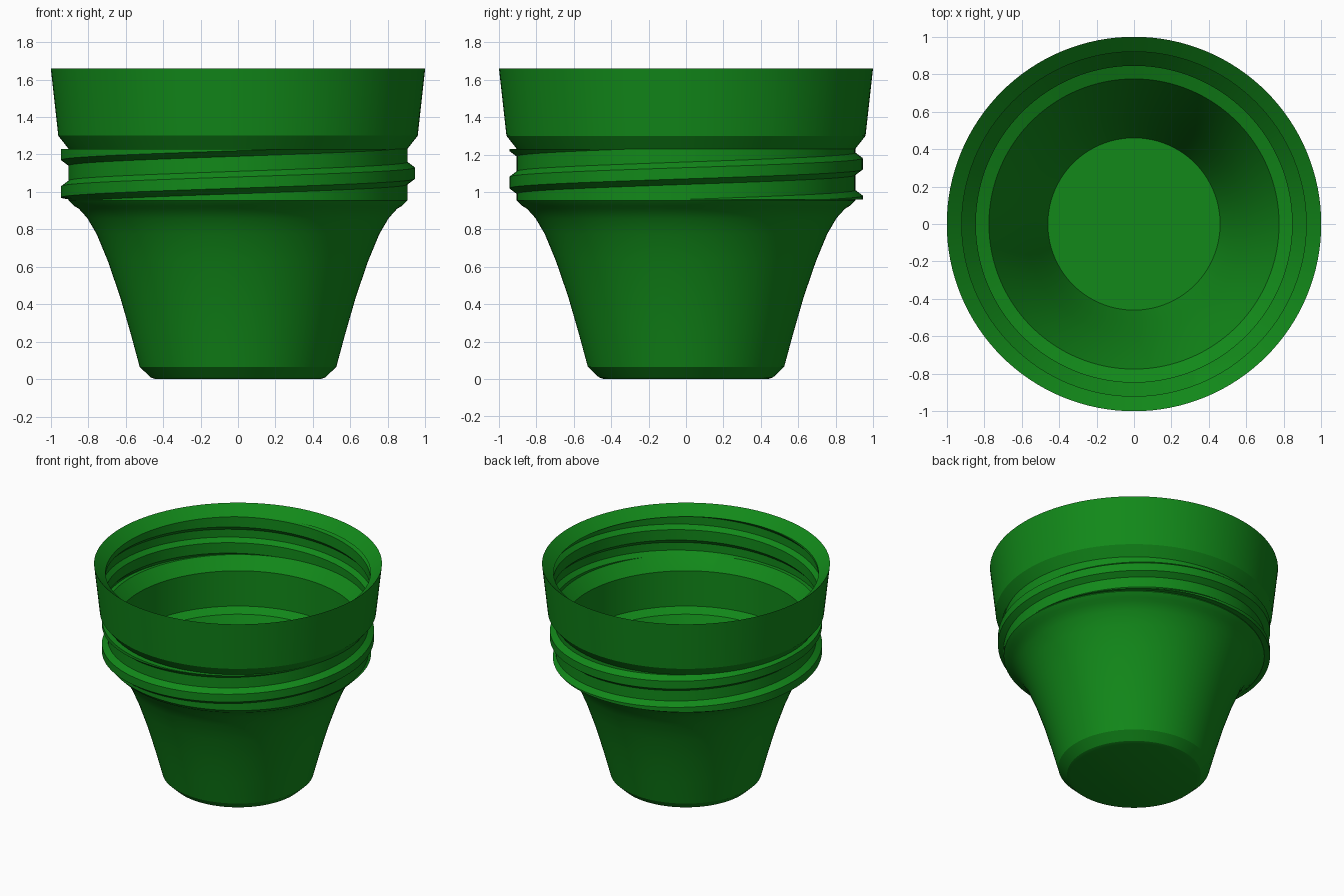
import bpy, bmesh, math

if "Cube" in bpy.data.objects:
    bpy.data.objects.remove(bpy.data.objects["Cube"])

SEG = 128
PITCH, HALF, FLAT = 0.20, 0.06, 0.03


def clamp(v, lo, hi):
    return max(lo, min(hi, v))


def thread(zc0, passes, lo, hi, base, tip, ang):
    """Profile points of a helical thread crossing one wall column, bottom to top."""
    pts = []
    for k in range(passes):
        zc = zc0 + PITCH * (k + ang / (2 * math.pi))
        overlap = min(zc + HALF, hi) - max(zc - HALF, lo)
        r = base + (tip - base) * clamp(overlap / 0.04, 0, 1)
        for dz, rad in ((-HALF, base), (-FLAT, r), (FLAT, r), (HALF, base)):
            pts.append((rad, clamp(zc + dz, lo, hi)))
    return pts


# outer wall: foot, flared side; inner wall: step and tapered cavity
OUTER_LOW = [(0.44, 0.0), (0.465, 0.008), (0.525, 0.065), (0.575, 0.25), (0.63, 0.44),
             (0.695, 0.63), (0.755, 0.775), (0.805, 0.86), (0.85, 0.91), (0.875, 0.925), (0.905, 0.955)]
OUTER_TOP = [(0.905, 1.23), (0.96, 1.30), (1.0, 1.66), (0.92, 1.59)]
INNER_LOW = [(0.92, 1.30), (0.845, 1.21), (0.845, 0.94), (0.775, 0.91), (0.725, 0.80),
             (0.655, 0.63), (0.585, 0.44), (0.525, 0.25), (0.46, 0.06)]


def column(ang):
    rib = thread(0.90, 2, 0.96, 1.23, 0.905, 0.945, ang)
    groove = thread(1.18, 3, 1.30, 1.59, 0.92, 0.948, ang)[::-1]
    return OUTER_LOW + rib + OUTER_TOP + groove + INNER_LOW


# threaded pot: lathe whose profile shifts with angle
bm = bmesh.new()
cols = []
for i in range(SEG + 1):
    a = 2 * math.pi * i / SEG
    cols.append([bm.verts.new((r * math.cos(a), r * math.sin(a), z)) for r, z in column(a)])
for c0, c1 in zip(cols, cols[1:]):
    for j in range(len(c0) - 1):
        bm.faces.new((c0[j], c1[j], c1[j + 1], c0[j + 1]))
# base and inside floor
bm.faces.new([c[0] for c in cols[:-1]])
bm.faces.new([c[-1] for c in cols[:-1]])
bmesh.ops.remove_doubles(bm, verts=bm.verts, dist=1e-4)
bmesh.ops.dissolve_degenerate(bm, dist=1e-5, edges=bm.edges)
bmesh.ops.recalc_face_normals(bm, faces=bm.faces)
mesh = bpy.data.meshes.new("threaded_pot")
bm.to_mesh(mesh)
bm.free()
pot = bpy.data.objects.new("threaded_pot", mesh)
bpy.context.collection.objects.link(pot)

mat = bpy.data.materials.new("green")
mat.diffuse_color = (0.006, 0.25, 0.01, 1)
mat.use_nodes = True
mat.node_tree.nodes["Principled BSDF"].inputs["Base Color"].default_value = mat.diffuse_color
mesh.materials.append(mat)

bpy.context.view_layer.objects.active = pot
pot.select_set(True)
bpy.ops.object.shade_smooth_by_angle(angle=math.radians(25))
